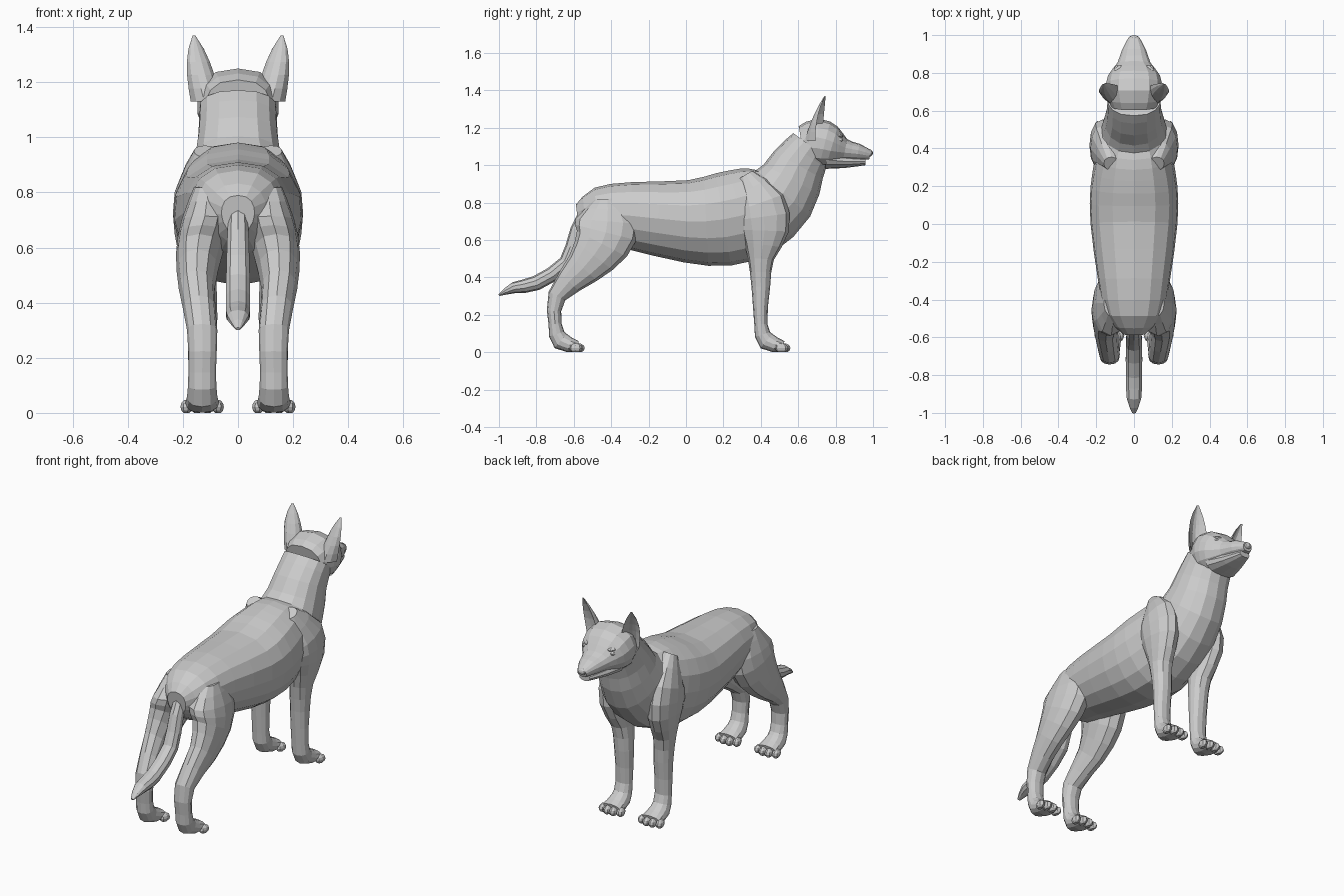
import bpy, bmesh, math
from mathutils import Matrix, Vector

default_cube = bpy.data.objects.get("Cube")
if default_cube:
    bpy.data.objects.remove(default_cube, do_unlink=True)


def finish(name, bm):
    """Keep the part above the ground and make a flat-shaded object."""
    for vert in bm.verts:
        vert.co.z = max(vert.co.z, 0)
    bmesh.ops.recalc_face_normals(bm, faces=bm.faces)
    mesh = bpy.data.meshes.new(name)
    bm.to_mesh(mesh)
    bm.free()
    obj = bpy.data.objects.new(name, mesh)
    bpy.context.collection.objects.link(obj)


def skin(name, rings):
    """Bridge a list of equal rings of points and cap both ends."""
    bm = bmesh.new()
    loops = [[bm.verts.new(point) for point in ring] for ring in rings]
    for lower, upper in zip(loops, loops[1:]):
        for i in range(len(lower)):
            j = (i + 1) % len(lower)
            bm.faces.new((lower[i], lower[j], upper[j], upper[i]))
    bm.faces.new(loops[0])
    bm.faces.new(loops[-1])
    finish(name, bm)


def refine(stations):
    """Add a smoothly interpolated station halfway along every span."""
    points = [Vector(station) for station in stations]
    padded = [points[0], *points, points[-1]]
    result = []
    for before, start, end, after in zip(padded, points, points[1:], padded[3:]):
        result += [start, (start + end) * .5625 - (before + after) / 16]
    return result + [points[-1]]


def limb(name, stations, x_sign=1, sides=12, power=.85, taper=0):
    """Tube along a side-on path; stations hold x, y, z, radius, half width."""
    path = refine(stations)
    rings = []
    for k, (x, y, z, radius, width) in enumerate(path):
        behind, ahead = path[max(k - 1, 0)], path[min(k + 1, len(path) - 1)]
        heading = ahead - behind
        normal = Vector((0, -heading.z, heading.y)).normalized()
        ring = []
        for i in range(sides):
            angle = math.tau * i / sides
            s, c = math.sin(angle), math.cos(angle)
            across = math.copysign(abs(s) ** power, s) * width * (1 + taper * c)
            centre = Vector((x_sign * x + across, y, z))
            ring.append(centre + normal * radius * c)
        rings.append(ring)
    skin(name, rings)


def blob(name, centre, radii, turn=0):
    """Faceted ellipsoid for small rounded details."""
    bm = bmesh.new()
    matrix = (Matrix.Translation(centre) @ Matrix.Rotation(turn, 4, "Z")
              @ Matrix.Diagonal((*radii, 1)))
    bmesh.ops.create_uvsphere(bm, u_segments=8, v_segments=6, radius=1,
                              matrix=matrix)
    finish(name, bm)


# Torso and neck, from rump to the back of the skull
limb("torso", [
    (0, -.58, .72, .07, .06),
    (0, -.48, .73, .15, .15),
    (0, -.3, .73, .18, .19),
    (0, 0, .7, .22, .23),
    (0, .2, .71, .25, .23),
    (0, .38, .76, .24, .2),
    (0, .52, .85, .19, .17),
    (0, .6, 1, .15, .145),
    (0, .67, 1.1, .12, .14),
], sides=16, taper=.1)

# Skull and upper muzzle
limb("head", [
    (0, .62, 1.11, .1, .12),
    (0, .7, 1.12, .13, .15),
    (0, .78, 1.1, .11, .14),
    (0, .85, 1.08, .06, .09),
    (0, .92, 1.07, .045, .065),
    (0, .985, 1.055, .025, .03),
], sides=14, power=.75)

# Lower jaw, slightly inside the muzzle to leave a lip line
limb("lower_jaw", [
    (0, .75, 1.03, .05, .11),
    (0, .85, 1.02, .035, .075),
    (0, .96, 1.02, .02, .035),
])
blob("nose", (0, .98, 1.065), (.03, .02, .02))

# Tail, hanging and then sweeping back to a point
limb("tail", [
    (0, -.48, .82, .05, .03),
    (0, -.58, .65, .04, .04),
    (0, -.64, .48, .04, .045),
    (0, -.8, .37, .04, .045),
    (0, -.92, .345, .03, .04),
    (0, -1, .305, .005, .01),
], sides=10)


def ankle_and_paw(y):
    """Shared stations curling forward from the ankle at y to the toes."""
    return [
        (.13, y, .15, .035, .05),
        (.13, y + .03, .06, .05, .055),
        (.13, y + .12, .03, .03, .065),
    ]


LEGS = {
    "front": [
        (.12, .32, .95, .04, .04),
        (.16, .4, .8, .13, .07),
        (.16, .42, .65, .13, .07),
        (.14, .4, .5, .07, .06),
        (.13, .4, .35, .05, .055),
        *ankle_and_paw(.4),
    ],
    "hind": [
        (.11, -.42, .82, .07, .05),
        (.12, -.42, .7, .17, .085),
        (.14, -.45, .58, .15, .085),
        (.15, -.55, .45, .1, .065),
        (.13, -.69, .3, .05, .055),
        *ankle_and_paw(-.7),
    ],
}


def ear(name, side):
    """Cupped ear: rounded back, hollow front, turned a little outward."""
    arc = [Vector((math.cos(math.pi * i / 6), -math.sin(math.pi * i / 6)))
           for i in range(7)]
    outline = arc + [point * .75 for point in arc[5:0:-1]]
    turn = Matrix.Rotation(math.radians(-20), 2)
    rings = []
    for step in range(6):
        t = step / 5
        centre = Vector((.12 + .04 * t, .71 + .035 * t * t))
        width, depth = .055 - .05 * t ** 3, .08 - .075 * t
        ring = []
        for u, v in outline:
            x, y = centre + turn @ Vector((u * width, v * depth))
            ring.append((side * x, y, 1.13 + .24 * t))
        rings.append(ring)
    skin(name, rings)


for label, side in (("left", 1), ("right", -1)):
    ear(f"{label}_ear", side)
    # Eye with a brow ridge above it
    blob(f"{label}_eye", (side * .09, .82, 1.135), (.016, .02, .014))
    blob(f"{label}_brow", (side * .085, .81, 1.155), (.02, .035, .012),
         turn=side * .5)
    for kind, stations in LEGS.items():
        limb(f"{label}_{kind}_leg", stations, x_sign=side)
        # Four toes, the middle pair reaching further forward
        paw_y = stations[-1][1]
        for toe in range(4):
            shift = (toe - 1.5) * .038
            blob(f"{label}_{kind}_toe_{toe + 1}",
                 (side * (.13 + shift), paw_y + .01 - abs(shift) / 3, .022),
                 (.022, .035, .026), turn=-side * shift * 3)
